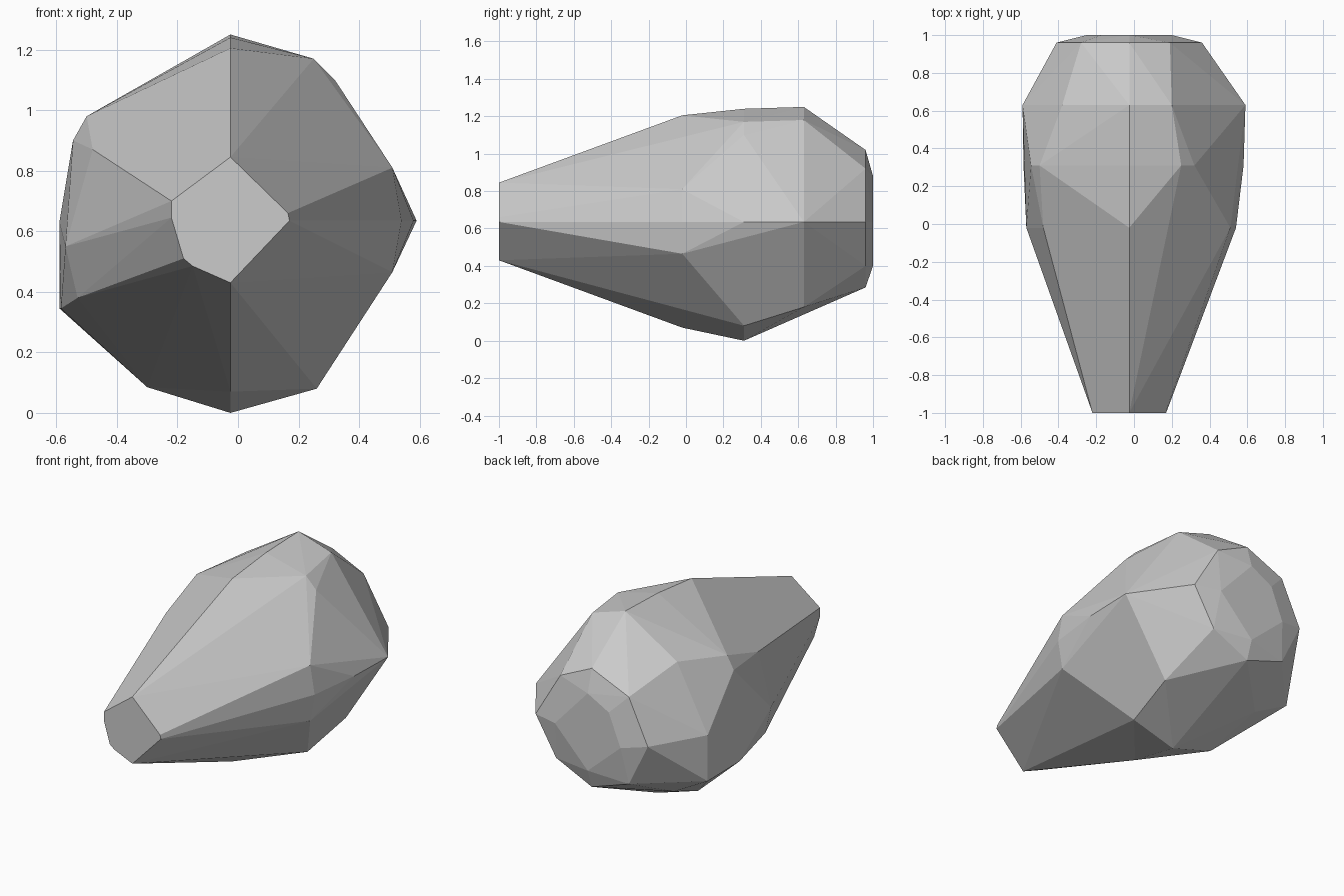
import bpy, bmesh, math

# Cross-sections along the length: y position and (x, z) outline
sections = {
    -1.0: [(-.025, .845), (.165, .66), (.17, .635), (-.025, .43),
           (-.15, .485), (-.18, .51), (-.22, .645), (-.22, .70)],
    -0.02: [(-.025, 1.205), (.51, .81), (.54, .635), (.51, .465),
            (-.025, .07), (-.53, .38), (-.57, .55), (-.48, .87)],
    0.31: [(-.025, 1.24), (.25, 1.17), (.32, 1.10), (.58, .635), (.26, .08),
           (-.025, 0), (-.30, .085), (-.585, .345), (-.545, .90), (-.50, .98)],
    0.63: [(-.025, 1.25), (.20, 1.18), (.59, .635), (.30, .18),
           (-.025, .15), (-.36, .22), (-.59, .345), (-.59, .63), (-.38, 1.03)],
    0.96: [(-.025, 1.02), (.19, .92), (.36, .635), (.22, .40),
           (-.025, .285), (-.28, .37), (-.41, .635), (-.28, .91)],
    1.0: [(-.025, .88), (.20, .635), (-.025, .40), (-.25, .60), (-.17, .80)],
}

# Faceted body: taut skin over the sections
bm = bmesh.new()
for y, outline in sections.items():
    for x, z in outline:
        bm.verts.new((x, y, z))
hull = bmesh.ops.convex_hull(bm, input=bm.verts[:])
loose = [v for v in bm.verts if not v.link_faces]
bmesh.ops.delete(bm, geom=loose, context='VERTS')

# Join nearly flat neighbours into larger facets
bmesh.ops.dissolve_limit(bm, angle_limit=math.radians(2),
                         verts=bm.verts[:], edges=bm.edges[:])
bmesh.ops.recalc_face_normals(bm, faces=bm.faces[:])

mesh = bpy.data.meshes.new("faceted_stone")
bm.to_mesh(mesh)
bm.free()
stone = bpy.data.objects.new("faceted_stone", mesh)
bpy.context.collection.objects.link(stone)
